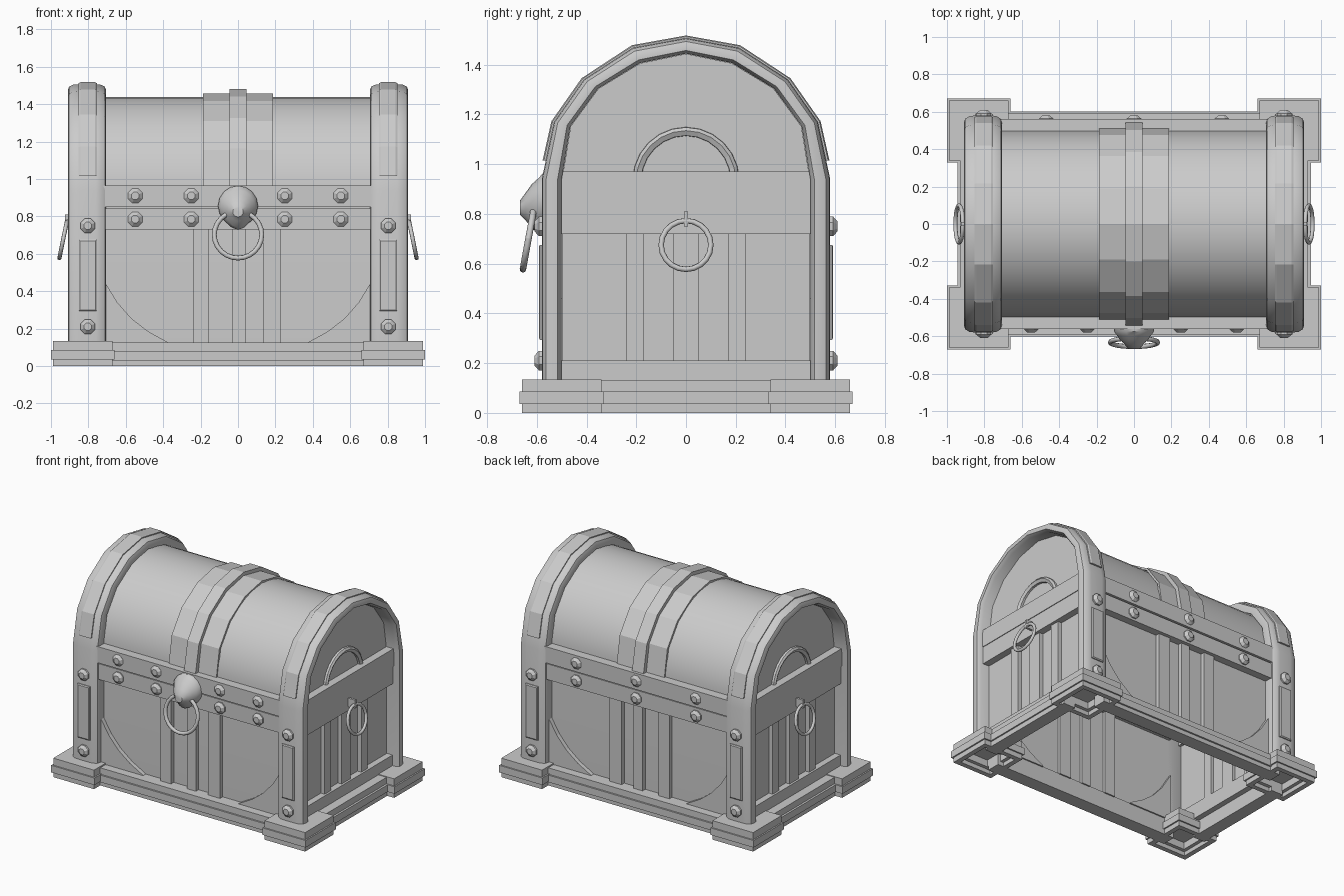
import bpy, bmesh, math
from mathutils import Vector, Matrix

if "Cube" in bpy.data.objects:
    bpy.data.objects.remove(bpy.data.objects["Cube"])

def finish(name, bm, smooth=None):
    bmesh.ops.recalc_face_normals(bm, faces=bm.faces)
    me = bpy.data.meshes.new(name)
    bm.to_mesh(me)
    bm.free()
    ob = bpy.data.objects.new(name, me)
    bpy.context.collection.objects.link(ob)
    if smooth:
        bpy.ops.object.select_all(action='DESELECT')
        ob.select_set(True)
        bpy.context.view_layer.objects.active = ob
        bpy.ops.object.shade_smooth_by_angle(angle=math.radians(smooth))
    return ob

def loft(name, rings, closed=True, caps=True, smooth=None):
    bm = bmesh.new()
    vs = [[bm.verts.new(p) for p in r] for r in rings]
    n = len(rings[0])
    for a, b in zip(vs, vs[1:]):
        for i in range(n if closed else n - 1):
            j = (i + 1) % n
            bm.faces.new((a[i], a[j], b[j], b[i]))
    if caps:
        bm.faces.new(vs[0])
        bm.faces.new(vs[-1])
    return finish(name, bm, smooth)

def box(name, x0, x1, y0, y1, z0, z1):
    r = lambda z: [(x0, y0, z), (x1, y0, z), (x1, y1, z), (x0, y1, z)]
    return loft(name, [r(z0), r(z1)])

def ring(name, R, r, mat, segs=20):
    rings = []
    for i in range(segs + 1):
        a = 2 * math.pi * i / segs
        rings.append([mat @ Vector(((R + r * math.cos(b)) * math.cos(a), r * math.sin(b),
                      (R + r * math.cos(b)) * math.sin(a)))
                      for b in [k * math.pi / 4 for k in range(8)]])
    bm_ob = loft(name, rings, caps=False, smooth=50)
    return bm_ob

def bolt(name, x, y, z, s):
    rings = [[(x + r * math.cos(a), s * (y + d), z + r * math.sin(a))
              for a in [math.pi / 8 + k * math.pi / 4 for k in range(8)]]
             for r, d in ((.042, -.02), (.042, .01), (.022, .027))]
    loft(name, rings)

# Arch profiles: outer and inner half, mirrored to a full arch
OUT = [(.58, .94), (.53, 1.17), (.41, 1.34), (.213, 1.468), (0, 1.507)]
INN = [(.50, .94), (.465, 1.153), (.353, 1.305), (.185, 1.407), (0, 1.445)]

def arch(t, z0, lid=False):
    half = [(o[0] + (i[0] - o[0]) * t, o[1] + (i[1] - o[1]) * t) for o, i in zip(OUT, INN)]
    if lid:
        k = (z0 - half[0][1]) / (half[1][1] - half[0][1])
        half[0] = (half[0][0] + (half[1][0] - half[0][0]) * k, z0)
    else:
        half.insert(0, (half[0][0], z0))
    return [(-y, z) for y, z in half] + [(y, z) for y, z in half[-2::-1]]

def sweep(name, section, z0, lid=False, smooth=None):
    paths = [(x, arch(t, z0, lid)) for x, t in section]
    n = len(paths[0][1])
    return loft(name, [[(x, *p[i]) for x, p in paths] for i in range(n)], smooth=smooth)

# Barrel lid and front/back walls as one open-bottomed shell
prof = [(-.5, .1)] + [(-.5 * math.cos(math.pi * i / 24), .93 + .508 * math.sin(math.pi * i / 24))
                      for i in range(25)] + [(.5, .1)]
loft("barrel_body", [[(x, y, z) for y, z in prof] for x in (-.75, .75)],
     closed=False, caps=False, smooth=35)

# Straps over the middle of the lid
sweep("lid_strap", [(-.187, 1.05), (-.187, .82), (.187, .82), (.187, 1.05)], .95, True)
sweep("lid_rib", [(-.045, 1.0), (-.045, .42), (.045, .42), (.045, 1.0)], .95, True)

for s in (-1, 1):
    side = "right" if s > 0 else "left"
    X = lambda a, b: sorted((s * a, s * b))
    # Rounded arch frame with raised strip
    sec = [(.705, 1), (.705, .5), (.712, .22), (.735, .04), (.76, 0), (.85, 0),
           (.88, .04), (.903, .22), (.91, .5), (.91, .8), (.885, 1)]
    sweep(side + "_arch_frame", [(s * x, t) for x, t in sec], .12, smooth=40)
    sweep(side + "_arch_strip", [(s * x, t) for x, t in
          ((.755, .3), (.755, -.1), (.765, -.17), (.842, -.17), (.852, -.1), (.852, .3))], 1.015, True)
    # End wall with rails and slats
    bm = bmesh.new()
    bm.faces.new([bm.verts.new((s * .82, y, z)) for y, z in arch(1.02, .1)])
    finish(side + "_end_wall", bm)
    box(side + "_end_band_upper", *X(.80, .875), -.505, .505, .845, .97)
    box(side + "_end_band_lower", *X(.80, .87), -.505, .505, .72, .845)
    box(side + "_end_sill", *X(.80, .865), -.505, .505, .1, .21)
    for a, b in ((-.24, -.17), (-.05, .05), (.17, .24)):
        box(side + "_end_slat", *X(.80, .85), a, b, .2, .73)
    # Half-round ornament on the lid end
    rings = []
    for i in range(13):
        a = math.pi * i / 12
        rings.append([(s * x, r * math.cos(a), .935 + r * math.sin(a))
                      for x, r in ((.81, .215), (.835, .213), (.845, .2), (.835, .18), (.81, .178))])
    loft(side + "_end_half_ring", rings)
    # Side handle
    ring(side + "_handle", .1, .011, Matrix.Translation((s * .935, 0, .675))
         @ Matrix.Rotation(-s * .2, 4, 'Y') @ Matrix.Rotation(math.pi / 2, 4, 'Z'))
    box(side + "_handle_eye", *X(.86, .925), -.008, .008, .75, .81)
    # Base rail under the end
    for z0, z1, o in ((0, .035, .935), (.035, .085, .945), (.085, .13, .93)):
        box(side + "_base_rail", *X(.84, o), -.4, .4, z0, z1)

for s in (-1, 1):
    side = "back" if s > 0 else "front"
    Y = lambda a, b: sorted((s * a, s * b))
    # Horizontal bands and slats
    box(side + "_band_upper", -.72, .72, *Y(.48, .562), .85, .965)
    box(side + "_band_seam", -.72, .72, *Y(.48, .545), .84, .852)
    box(side + "_band_lower", -.72, .72, *Y(.48, .555), .73, .842)
    for a, b in ((-.24, -.155), (-.03, .04), (.135, .23)):
        box(side + "_slat", a, b, *Y(.48, .53), .12, .74)
    for x in ((-.47, 0, .47) if s > 0 else (-.55, -.25, .25, .55)):
        for z in (.91, .785):
            bolt(side + "_band_bolt", x, .553, z, s)
    # Base rail
    for z0, z1, o in ((0, .03, .59), (.03, .08, .602), (.08, .125, .59)):
        box(side + "_base_rail", -.75, .75, *Y(.49, o), z0, z1)
    for m in (-1, 1):
        # Curved corner bracket
        pts = [(.72, .12), (.72, .46), (.7, .43), (.645, .34), (.57, .255), (.48, .185), (.38, .13), (.37, .12)]
        loft(side + "_corner_bracket", [[(m * x, s * y, z) for x, z in pts] for y in (.48, .53)])
        # Post panel and bolts
        loft(side + "_post_panel", [[(m * (.803 + a * w), s * y, .485 + b * (w + .143))
             for a, b in ((-1, -1), (1, -1), (1, 1), (-1, 1))]
             for y, w in ((.56, .048), (.587, .048), (.592, .041))])
        for z in (.75, .21):
            bolt(side + "_post_bolt", m * .803, .582, z, s)
        # Stepped hollow foot
        foot = [(.1, .08), (.1, .03), (.125, .03), (.125, 0), (.16, 0), (.16, .035), (.17, .035),
                (.17, .085), (.16, .085), (.16, .135)]
        loft(side + "_foot", [[(m * (.83 + a * w), s * (.5 + b * w), z)
             for a, b in ((-1, -1), (1, -1), (1, 1), (-1, 1))] for w, z in foot])

# Knocker head on the front: tapering blob with chin
rings = []
for y, r, cz, chin in ((-.54, .108, .858, 0), (-.575, .106, .857, .01), (-.595, .092, .85, .03),
                       (-.62, .075, .845, .03), (-.645, .05, .835, .01), (-.668, .028, .825, 0)):
    ang = [2 * math.pi * k / 16 for k in range(16)]
    rings.append([(r * math.cos(a), y, cz + r * math.sin(a) - chin * max(0, -math.sin(a)) ** 3) for a in ang])
loft("knocker_head", rings, smooth=40)
ring("knocker_ring", .127, .013, Matrix.Translation((0, -.633, .702))
     @ Matrix.Rotation(-.18, 4, 'X'), 24)
